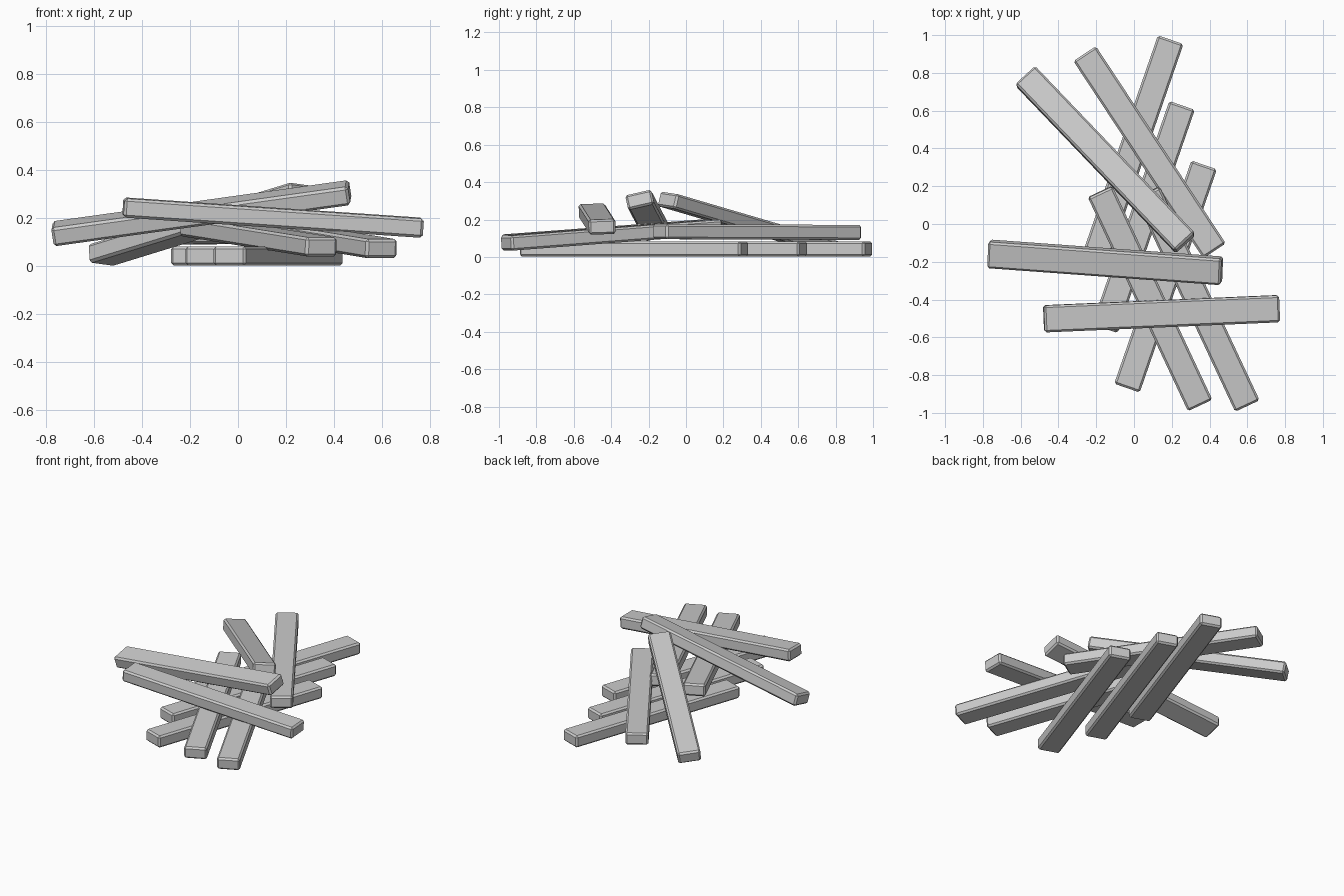
import bpy, bmesh
from math import radians
from mathutils import Vector, Matrix

if "Cube" in bpy.data.objects:
    bpy.data.objects.remove(bpy.data.objects["Cube"])

LENGTH, WIDTH, THICK, BEVEL = 1.25, 0.143, 0.08, 0.011


def plank(name, a, b, roll=0.0):
    """Chamfered plank centred between end points a and b, rolled about its length."""
    a, b = Vector(a), Vector(b)
    u = (b - a).normalized()
    side = Vector((0, 0, 1)).cross(u).normalized()
    up = u.cross(side)
    bm = bmesh.new()
    bmesh.ops.create_cube(bm, size=1.0)
    bmesh.ops.scale(bm, vec=(LENGTH, WIDTH, THICK), verts=bm.verts)
    bmesh.ops.bevel(bm, geom=bm.edges[:], offset=BEVEL, segments=1,
                    profile=0.5, affect='EDGES')
    mesh = bpy.data.meshes.new(name)
    bm.to_mesh(mesh)
    bm.free()
    ob = bpy.data.objects.new(name, mesh)
    bpy.context.collection.objects.link(ob)
    rot = Matrix((u, side, up)).transposed().to_4x4()
    ob.matrix_world = (Matrix.Translation((a + b) / 2) @ rot
                       @ Matrix.Rotation(radians(roll), 4, 'X'))
    return ob


# bottom layer: three parallel planks lying flat
for i, (x, y) in enumerate([(-0.01, 0.385), (0.05, 0.037), (0.167, -0.278)]):
    plank(f"bottom_plank_{i + 1}", (x - 0.204, y - 0.59, 0.043), (x + 0.204, y + 0.59, 0.043))

# second layer: two planks leaning on the bottom layer
plank("leaning_plank_1", (0.35, -0.96, 0.08), (-0.18, 0.172, 0.165))
plank("leaning_plank_2", (0.60, -0.963, 0.073), (0.07, 0.169, 0.16))

# two planks pointing to the back left
plank("back_plank_level", (-0.26, 0.9, 0.131), (0.425, -0.14, 0.135))
plank("back_plank_steep", (-0.575, 0.783, 0.045), (0.272, -0.102, 0.305), -6)

# two planks lying across the top
plank("cross_plank_1", (-0.77, -0.158, 0.135), (0.465, -0.248, 0.307), 13)
plank("cross_plank_2", (-0.478, -0.502, 0.245), (0.77, -0.448, 0.16), 2)
